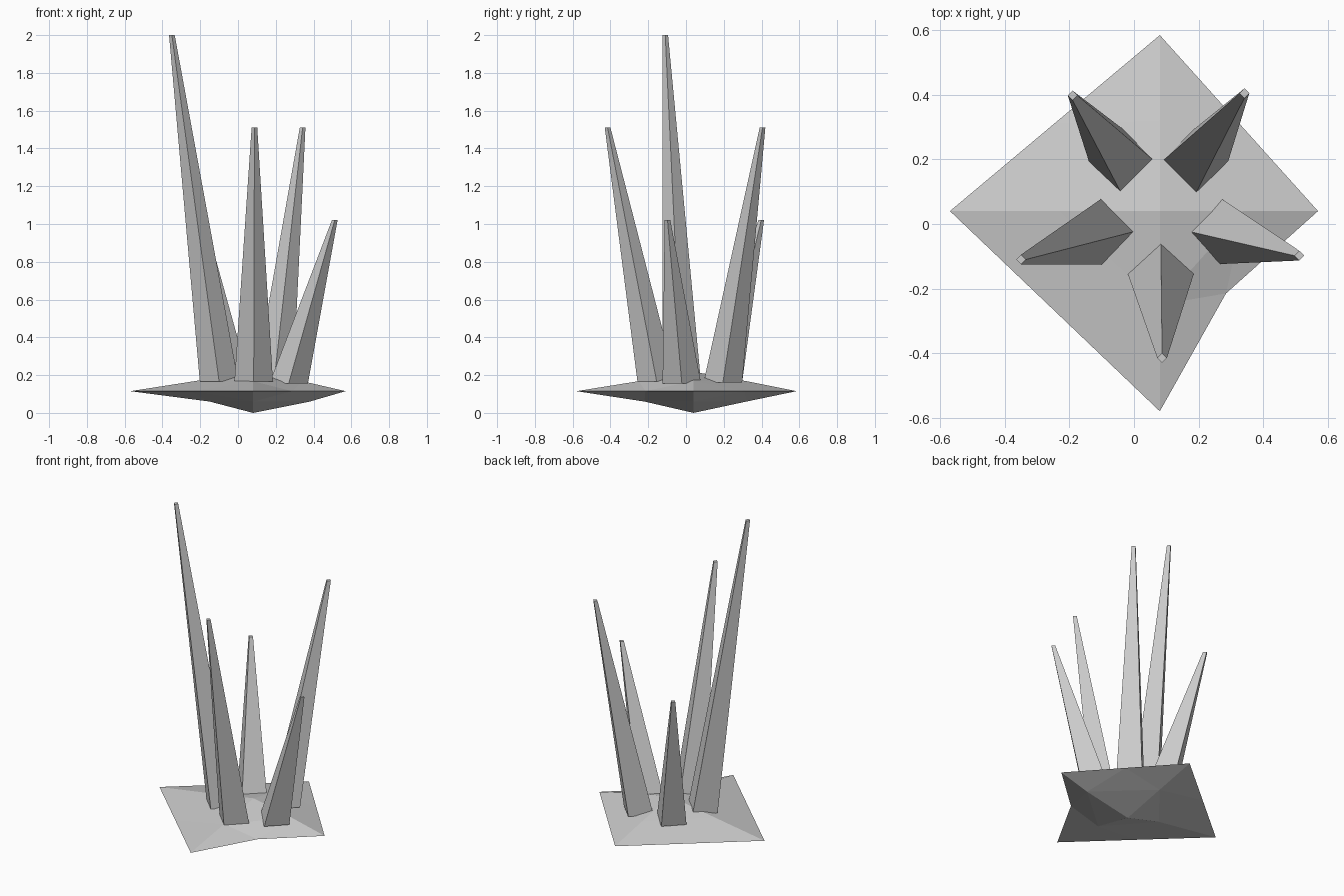
import bpy
from math import cos, sin, pi

if "Cube" in bpy.data.objects:
    bpy.data.objects.remove(bpy.data.objects["Cube"])

CX, CY, RIM_Z = 0.08, 0.04, 0.115


def make_object(name, verts, faces):
    mesh = bpy.data.meshes.new(name)
    mesh.from_pydata(verts, [], faces)
    mesh.update()
    obj = bpy.data.objects.new(name, mesh)
    bpy.context.collection.objects.link(obj)
    return obj


# Rocky base: an irregular, once-subdivided flat octahedron
def build_base():
    reach = [0.49, 0.545, 0.65, 0.62]        # right, back, left, front
    lower = [0.30, 0.28, 0.23, 0.26]
    upper = [0.26, 0.28, 0.31, 0.29]

    def spoke(i, r, z):
        a = i * pi / 2
        return (CX + r * cos(a), CY + r * sin(a), z)

    corners = [spoke(i, reach[i], RIM_Z) for i in range(4)]
    mids = [tuple((a + b) / 2 for a, b in zip(corners[i], corners[(i + 1) % 4]))
            for i in range(4)]
    mids[3] = (0.285, -0.215, RIM_Z)         # chipped edge
    verts = corners + mids
    verts += [spoke(i, upper[i], 0.168) for i in range(4)]
    verts += [spoke(i, lower[i], 0.06) for i in range(4)]
    verts += [(CX, CY, 0.218), (CX, CY, 0.0)]

    faces = []
    for i in range(4):
        j = (i + 1) % 4
        for ring, apex, flip in ((8, 16, False), (12, 17, True)):
            tris = [(i, 4 + i, ring + i), (4 + i, j, ring + j),
                    (4 + i, ring + j, ring + i), (ring + i, ring + j, apex)]
            faces += [t[::-1] if flip else t for t in tris]
    make_object("rock_base", verts, faces)


# Spike: leaning four-sided taper with a small flat tip
def build_spike(name, foot, tip, r0=0.102, r1=0.015):
    verts = []
    for (x, y, z), r in ((foot, r0), (tip, r1)):
        verts += [(x + r * cos(k * pi / 2), y + r * sin(k * pi / 2), z)
                  for k in range(4)]
    faces = [(k, (k + 1) % 4, 4 + (k + 1) % 4, 4 + k) for k in range(4)]
    faces += [(3, 2, 1, 0), (4, 5, 6, 7)]
    make_object(name, verts, faces)


build_base()
build_spike("tall_left_spike", (-0.10, -0.023, 0.165), (-0.35, -0.11, 2.0))
build_spike("front_spike", (0.083, -0.155, 0.165), (0.087, -0.415, 1.51))
build_spike("right_spike", (0.268, -0.022, 0.155), (0.512, -0.098, 1.02))
build_spike("back_left_spike", (-0.038, 0.195, 0.16), (-0.19, 0.398, 1.02))
build_spike("back_right_spike", (0.19, 0.195, 0.16), (0.342, 0.405, 1.51))
